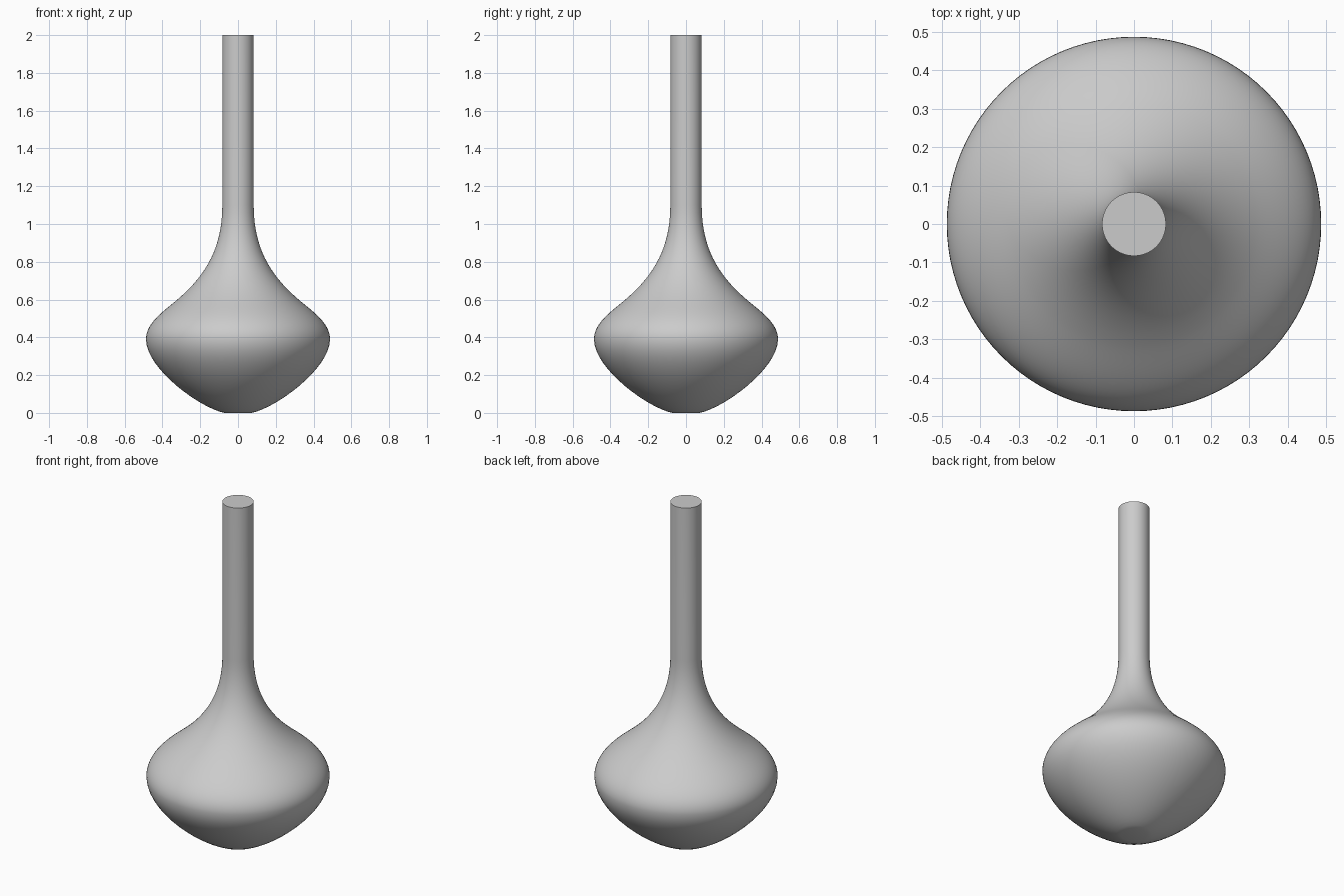
import bpy, bmesh, math
from mathutils import Vector
from mathutils.geometry import interpolate_bezier

if "Cube" in bpy.data.objects:
    bpy.data.objects.remove(bpy.data.objects["Cube"], do_unlink=True)

# Plain grey finish
grey = bpy.data.materials.new("plain grey")
grey.use_nodes = True
colour = (0.6, 0.6, 0.6, 1)
grey.diffuse_color = colour
grey.node_tree.nodes["Principled BSDF"].inputs["Base Color"].default_value = colour

# Outline as (radius, height) curves: underside, shoulder, flared neck
curves = [
    [(0.07, 0), (0.19, 0.02), (0.487, 0.23), (0.487, 0.39)],
    [(0.487, 0.39), (0.487, 0.48), (0.39, 0.54), (0.315, 0.605)],
    [(0.315, 0.605), (0.165, 0.735), (0.083, 0.88), (0.083, 1.1)],
]
outline = [Vector((0, 0, 0))]
for curve in curves:
    points = interpolate_bezier(*[Vector((r, 0, z)) for r, z in curve], 17)
    outline += points if len(outline) == 1 else points[1:]
outline += [Vector((0.083, 0, 2)), Vector((0, 0, 2))]

# Spin the outline into a closed vase
bm = bmesh.new()
verts = [bm.verts.new(p) for p in outline]
edges = [bm.edges.new(pair) for pair in zip(verts, verts[1:])]
bmesh.ops.spin(bm, geom=verts + edges, cent=(0, 0, 0), axis=(0, 0, 1),
               angle=math.tau, steps=96, use_merge=True)
bmesh.ops.remove_doubles(bm, verts=bm.verts, dist=0.0001)
bmesh.ops.recalc_face_normals(bm, faces=bm.faces)
mesh = bpy.data.meshes.new("vase_body")
bm.to_mesh(mesh)
bm.free()
mesh.materials.append(grey)

vase = bpy.data.objects.new("vase_body", mesh)
bpy.context.collection.objects.link(vase)
bpy.ops.object.select_all(action="DESELECT")
vase.select_set(True)
bpy.context.view_layer.objects.active = vase
bpy.ops.object.shade_smooth_by_angle(angle=math.radians(35))
